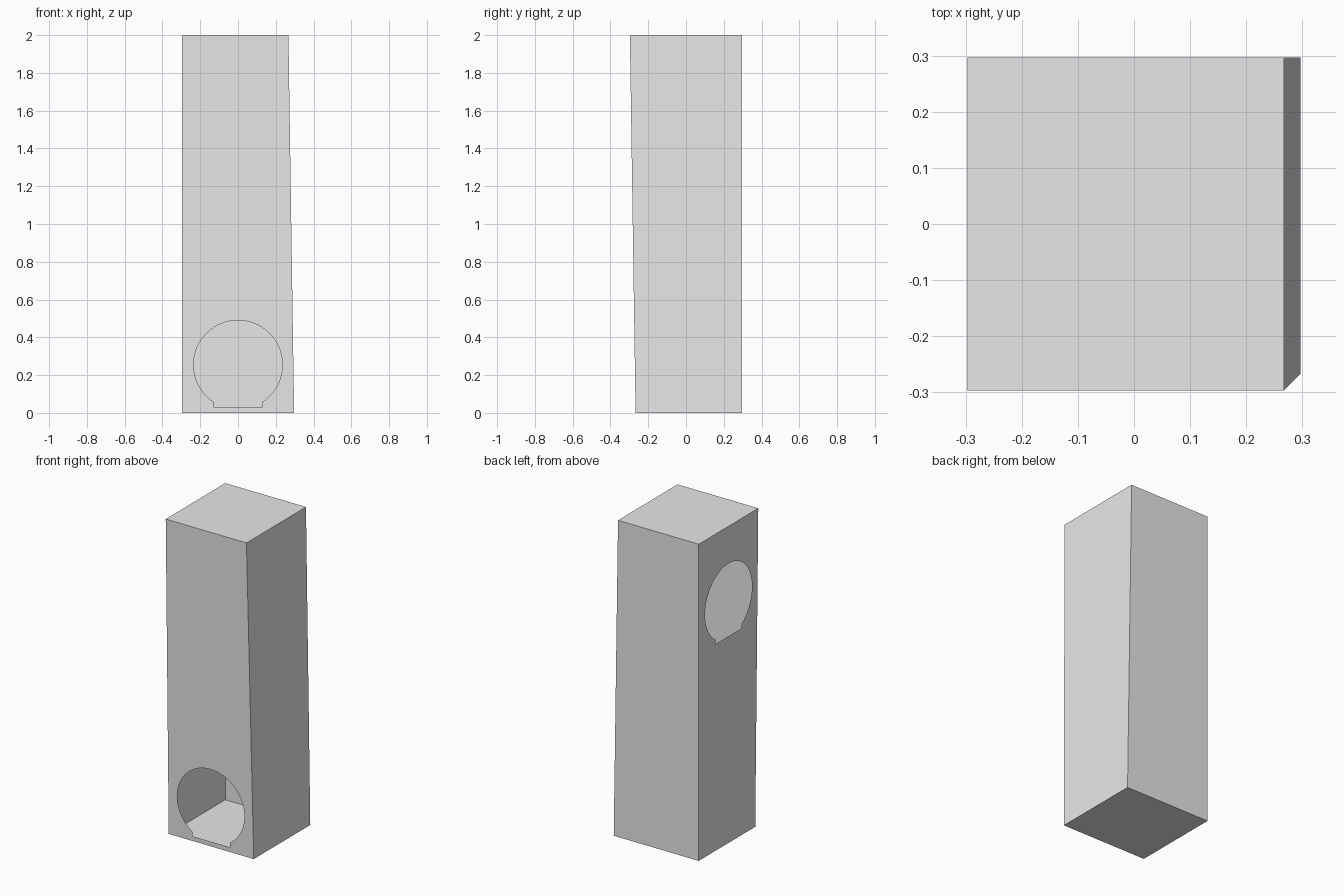
import bpy, bmesh, math
from mathutils import Vector

if "Cube" in bpy.data.objects:
    bpy.data.objects.remove(bpy.data.objects["Cube"])

# Corner positions: bottom ring and top ring (front-left, front-right, back-right, back-left)
L, B = -0.297, 0.297
bottom = [Vector(p) for p in ((L, -0.267, 0), (0.297, -0.267, 0), (0.297, B, 0), (L, B, 0))]
top = [Vector(p) for p in ((L, -0.297, 2), (0.267, -0.297, 2), (0.267, B, 2), (L, B, 2))]


def keyhole(zc, r=0.235, half=0.13, drop=0.225, n=64):
    """Round opening with a small square notch below, as (u, z) points."""
    a0 = -math.pi / 2 + math.asin(half / r)
    span = 2 * math.pi - 2 * math.asin(half / r)
    pts = [(r * math.cos(a0 + span * i / n), zc + r * math.sin(a0 + span * i / n))
           for i in range(n + 1)]
    return pts + [(-half, zc - drop), (half, zc - drop)]


def add_loop(bm, pts):
    vs = [bm.verts.new(p) for p in pts]
    return [bm.edges.new((vs[i], vs[(i + 1) % len(vs)])) for i in range(len(vs))]


def panel(bm, corners, hole=None):
    """Flat wall, optionally pierced by a loop of points."""
    if hole is None:
        bm.faces.new([bm.verts.new(c) for c in corners])
        return
    edges = add_loop(bm, corners) + add_loop(bm, hole)
    bmesh.ops.triangle_fill(bm, use_beauty=True, edges=edges)


bm = bmesh.new()
# Front wall leans slightly; its opening sits near the floor
front_hole = [(u, -0.267 - 0.015 * z, z) for u, z in keyhole(0.255)]
# Left wall opening sits near the roof
left_hole = [(L, u, z) for u, z in keyhole(1.53)]
holes = {0: front_hole, 3: left_hole}
for i in range(4):
    j = (i + 1) % 4
    panel(bm, (bottom[i], bottom[j], top[j], top[i]), holes.get(i))
panel(bm, bottom[::-1])
panel(bm, top)
bmesh.ops.remove_doubles(bm, verts=bm.verts[:], dist=1e-4)
bmesh.ops.recalc_face_normals(bm, faces=bm.faces[:])

# Make the outside of the thin shell face outwards
bm.faces.ensure_lookup_table()
roof = max(bm.faces, key=lambda f: f.calc_center_median().z)
if roof.normal.z < 0:
    bmesh.ops.reverse_faces(bm, faces=bm.faces[:])

mesh = bpy.data.meshes.new("hollow_tower")
bm.to_mesh(mesh)
bm.free()
tower = bpy.data.objects.new("hollow_tower", mesh)
bpy.context.collection.objects.link(tower)

grey = bpy.data.materials.new("light grey")
grey.diffuse_color = (0.8, 0.8, 0.8, 1)
grey.use_nodes = True
grey.node_tree.nodes["Principled BSDF"].inputs["Base Color"].default_value = grey.diffuse_color
mesh.materials.append(grey)
